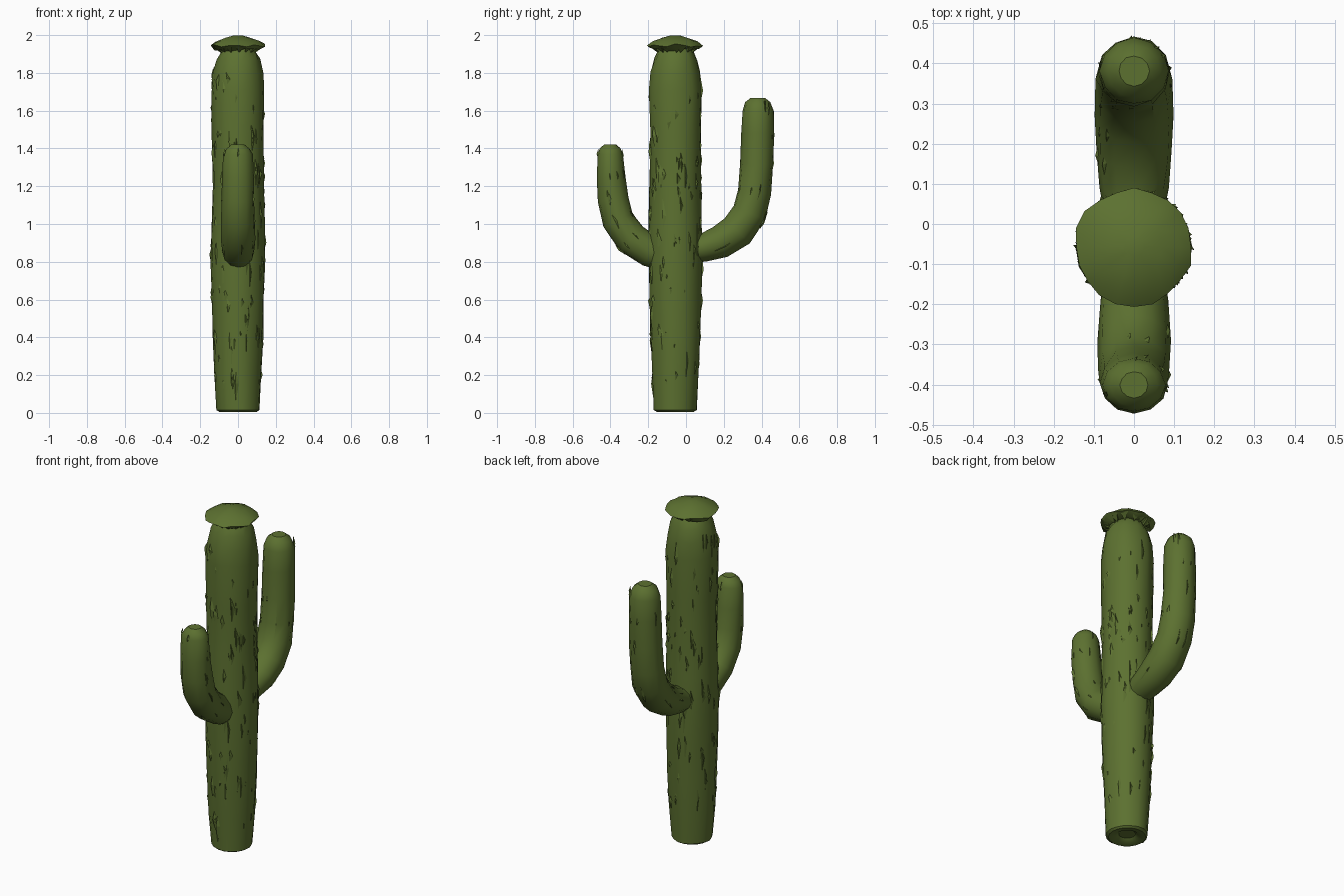
import bpy, bmesh, math, random
from mathutils import Vector

if "Cube" in bpy.data.objects:
    bpy.data.objects.remove(bpy.data.objects["Cube"])

random.seed(4)
CY = -0.057  # trunk axis in y

green = bpy.data.materials.new("cactus green")
green.diffuse_color = (0.108, 0.165, 0.03, 1)
green.use_nodes = True
green.node_tree.nodes["Principled BSDF"].inputs["Base Color"].default_value = green.diffuse_color


def finish(name, bm, angle=None):
    bmesh.ops.recalc_face_normals(bm, faces=bm.faces)
    me = bpy.data.meshes.new(name)
    bm.to_mesh(me)
    bm.free()
    me.materials.append(green)
    ob = bpy.data.objects.new(name, me)
    bpy.context.collection.objects.link(ob)
    if angle:
        bpy.ops.object.select_all(action='DESELECT')
        ob.select_set(True)
        bpy.context.view_layer.objects.active = ob
        bpy.ops.object.shade_smooth_by_angle(angle=math.radians(angle))
    return ob


def loft(bm, rings):
    """Skin a list of closed rings and cap both ends."""
    vs = [[bm.verts.new(p) for p in r] for r in rings]
    n = len(vs[0])
    for a, b in zip(vs, vs[1:]):
        for i in range(n):
            j = (i + 1) % n
            bm.faces.new((a[i], a[j], b[j], b[i]))
    bm.faces.new(vs[0][::-1])
    bm.faces.new(vs[-1])


def round_ring(r, z, n=18, jitter=0.0, zjitter=0.0, cx=0.0, cy=CY):
    pts = []
    for i in range(n):
        a = 2 * math.pi * i / n
        q = r + random.uniform(-jitter, jitter)
        pts.append(Vector((cx + q * math.cos(a), cy + q * math.sin(a),
                           z + random.uniform(-zjitter, zjitter))))
    return pts


# trunk: radius by height, with an uneven surface
profile = [(0.0, 0.112), (0.2, 0.122), (0.4, 0.131), (0.6, 0.138), (0.8, 0.143),
           (1.0, 0.140), (1.2, 0.136), (1.45, 0.136), (1.7, 0.139), (1.8, 0.131),
           (1.87, 0.115), (1.91, 0.095), (1.94, 0.075)]


def trunk_radius(z):
    for (z0, r0), (z1, r1) in zip(profile, profile[1:]):
        if z <= z1:
            return r0 + (r1 - r0) * (z - z0) / (z1 - z0)
    return profile[-1][1]


bm = bmesh.new()
rings = [round_ring(0.045, 0.025), round_ring(0.065, 0.01), round_ring(0.1, 0.006)]
rings += [round_ring(r, max(z, 0.015), jitter=0.004, zjitter=0.01 if z > 0.1 else 0)
          for z, r in profile]
loft(bm, rings)
finish("trunk", bm, 35)


def flake(bm, base, out, up, length, width, lift):
    """Thin raised splinter lying along a surface."""
    side = up.cross(out).normalized()
    skew = side * random.uniform(-0.5, 0.5) * width
    sunk = base - out * 0.006
    a = bm.verts.new(sunk - up * length / 2)
    b = bm.verts.new(sunk + up * length / 2 + skew)
    c = bm.verts.new(sunk + side * width)
    d = bm.verts.new(base + out * lift + up * random.uniform(-.2, .3) * length)
    for f in ((a, c, d), (c, b, d), (b, a, d), (a, b, c)):
        bm.faces.new(f)


# rough splinters over the trunk
bm = bmesh.new()
for i in range(150):
    a = i * 2.39996 + random.uniform(-0.2, 0.2)
    z = random.uniform(0.15, 1.78)
    r = trunk_radius(z)
    out = Vector((math.cos(a), math.sin(a), 0))
    flake(bm, Vector((0, CY, z)) + out * r, out, Vector((0, 0, 1)),
          random.uniform(0.07, 0.2), random.uniform(0.012, 0.025),
          random.uniform(0.003, 0.010))
finish("trunk_splinters", bm)


# arms: tubes bent in the side plane; each point is (y, z, radius in x, radius in y)
def arm(name, path, n=12):
    bm = bmesh.new()
    fl = bmesh.new()
    rings = []
    for i, (y, z, rx, rn) in enumerate(path):
        p, q = path[max(i - 1, 0)], path[min(i + 1, len(path) - 1)]
        t = Vector((0, q[0] - p[0], q[1] - p[1])).normalized()
        x = Vector((1, 0, 0))
        nrm = t.cross(x)
        c = Vector((0, y, z))
        ring = []
        for k in range(n):
            a = 2 * math.pi * k / n
            j = random.uniform(0.97, 1.03)
            ring.append(c + x * rx * j * math.cos(a) + nrm * rn * j * math.sin(a))
        rings.append(ring)
        # a few splinters along the arm
        if 1 < i < len(path) - 2:
            for k in range(3):
                a = random.uniform(0, 2 * math.pi)
                o = (x * rx * math.cos(a) + nrm * rn * math.sin(a))
                flake(fl, c + o, o.normalized(), t, random.uniform(.06, .12), .012, .004)
    loft(bm, rings)
    finish(name, bm, 35)
    finish(name + "_splinters", fl)


arm("front_arm", [(-0.10, 0.82, 0.07, 0.075), (-0.19, 0.855, 0.085, 0.085),
                  (-0.29, 0.92, 0.09, 0.088), (-0.36, 1.02, 0.09, 0.086),
                  (-0.385, 1.13, 0.087, 0.082), (-0.397, 1.25, 0.083, 0.075),
                  (-0.401, 1.37, 0.077, 0.068), (-0.401, 1.40, 0.06, 0.055),
                  (-0.401, 1.42, 0.035, 0.033)])
arm("back_arm", [(0.0, 0.86, 0.07, 0.07), (0.09, 0.875, 0.085, 0.075),
                 (0.18, 0.905, 0.095, 0.088), (0.27, 0.965, 0.098, 0.094),
                 (0.335, 1.06, 0.097, 0.092), (0.362, 1.17, 0.094, 0.089),
                 (0.376, 1.32, 0.09, 0.087), (0.380, 1.48, 0.088, 0.086),
                 (0.381, 1.60, 0.085, 0.083), (0.381, 1.645, 0.066, 0.066),
                 (0.381, 1.668, 0.038, 0.038)])

# flower cap: shallow dome with a ragged rim and a hollow underside
bm = bmesh.new()
loft(bm, [round_ring(0.07, 1.925, 20), round_ring(0.09, 1.925, 20, 0.012, 0.012),
          round_ring(0.125, 1.928, 20, 0.008, 0.012),
          round_ring(0.147, 1.945, 20, 0.006, 0.009),
          round_ring(0.115, 1.968, 20, 0.003, 0.003),
          round_ring(0.07, 1.985, 20, 0, 0.002), round_ring(0.025, 1.998, 20)])
# torn petals hanging beneath the rim
for i in range(16):
    a = 2 * math.pi * i / 16 + random.uniform(-0.1, 0.1)
    o = Vector((math.cos(a), math.sin(a), 0))
    s = Vector((-o.y, o.x, 0)) * 0.022
    m = Vector((0, CY, 0))
    p = [m + o * 0.09 + Vector((0, 0, 1.905)), m + o * 0.135 + s + Vector((0, 0, 1.94)),
         m + o * 0.135 - s + Vector((0, 0, 1.94)), m + o * 0.085 + Vector((0, 0, 1.935))]
    v = [bm.verts.new(q) for q in p]
    for f in ((0, 1, 2), (0, 3, 1), (0, 2, 3), (1, 3, 2)):
        bm.faces.new([v[k] for k in f])
finish("flower_cap", bm, 25)
